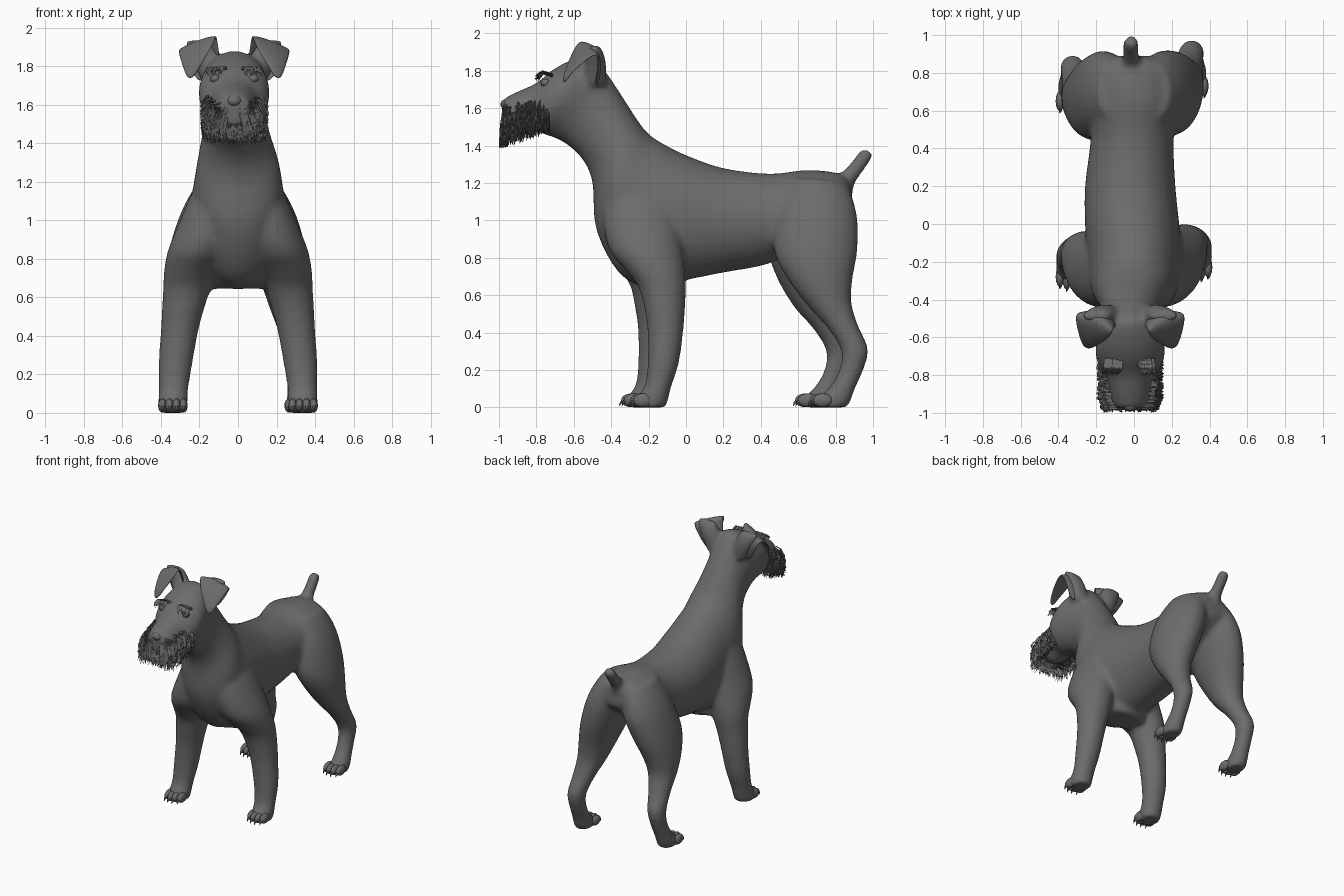
import bpy, bmesh, math, random
from mathutils import Vector, Matrix

if "Cube" in bpy.data.objects:
    bpy.data.objects.remove(bpy.data.objects["Cube"])

random.seed(4)
HEAD_X = -0.02                      # head is turned slightly off the midline
coat = bpy.data.materials.new("dark_grey_coat")
coat.diffuse_color = (0.15, 0.15, 0.153, 1)
coat.use_nodes = True
coat.node_tree.nodes["Principled BSDF"].inputs["Base Color"].default_value = coat.diffuse_color


def finish(bm, name, smooth=True):
    bmesh.ops.recalc_face_normals(bm, faces=bm.faces)
    for f in bm.faces:
        f.smooth = smooth
    me = bpy.data.meshes.new(name)
    bm.to_mesh(me)
    bm.free()
    me.materials.append(coat)
    ob = bpy.data.objects.new(name, me)
    bpy.context.collection.objects.link(ob)
    return ob


def catmull(a, b, c, d, t):
    return [0.5 * (2 * q + (r - p) * t + (2 * p - 5 * q + 4 * r - s) * t * t
                   + (3 * q - p - 3 * r + s) * t ** 3) for p, q, r, s in zip(a, b, c, d)]


def loft(bm, rings, side=1, dx=0, dy=0, n=28, steps=4):
    """Skin ellipses given as (x, y1, z1, y2, z2, half_width); dx, dy grow toward the paw."""
    path = []
    for i in range(len(rings) - 1):
        p = [rings[max(0, min(len(rings) - 1, i + k))] for k in (-1, 0, 1, 2)]
        path += [catmull(*p, j / steps) for j in range(steps)]
    path.append(rings[-1])
    loops = []
    for x, y1, z1, y2, z2, w in path:
        stride = max(0, min(1, (1.0 - (z1 + z2) / 2) / .45))
        loop = []
        for k in range(n):
            a = 2 * math.pi * k / n
            c, s = math.cos(a) / 2, math.sin(a)
            loop.append(bm.verts.new((side * (x + w * s) + dx * stride,
                                      (y1 + y2) / 2 + (y1 - y2) * c + dy * stride,
                                      (z1 + z2) / 2 + (z1 - z2) * c)))
        loops.append(loop)
    for a, b in zip(loops, loops[1:]):
        for k in range(n):
            bm.faces.new((a[k], a[(k + 1) % n], b[(k + 1) % n], b[k]))
    bm.faces.new(loops[0])
    bm.faces.new(loops[-1])


def ball(bm, loc, size, seg=14):
    bmesh.ops.create_uvsphere(bm, u_segments=seg, v_segments=seg // 2 + 2, radius=1,
                              matrix=Matrix.Translation(loc) @ Matrix.Diagonal((*size, 1)))


def strand(bm, pts, r):
    """Thin three-sided hair tapering to a point."""
    loops = []
    for p in pts[:-1]:
        loops.append([bm.verts.new((p[0] + r * math.cos(a), p[1] + r * math.sin(a), p[2]))
                      for a in (0, 2.09, 4.19)])
    tip = bm.verts.new(pts[-1])
    for a, b in zip(loops, loops[1:]):
        for k in range(3):
            bm.faces.new((a[k], a[(k + 1) % 3], b[(k + 1) % 3], b[k]))
    for k in range(3):
        bm.faces.new((loops[-1][k], loops[-1][(k + 1) % 3], tip))


# Torso, neck, head and muzzle: upper and lower outline plus half width
TRUNK = [(0, .88, 1.20, .895, 1.06, .09), (0, .82, 1.25, .84, 1.0, .18),
         (0, .65, 1.27, .66, .88, .23), (-.01, .45, 1.25, .45, .77, .22),
         (-.02, .2, 1.28, .2, .72, .24), (-.01, 0, 1.35, 0, .68, .25),
         (0, -.12, 1.41, -.2, .64, .25), (0, -.19, 1.455, -.36, .72, .24),
         (0, -.24, 1.51, -.48, .95, .22), (-.01, -.30, 1.60, -.50, 1.2, .182),
         (-.015, -.37, 1.71, -.55, 1.32, .16), (HEAD_X, -.44, 1.81, -.63, 1.40, .16),
         (HEAD_X, -.51, 1.88, -.70, 1.44, .175), (HEAD_X, -.62, 1.855, -.76, 1.46, .185),
         (HEAD_X, -.72, 1.80, -.80, 1.48, .16), (HEAD_X, -.80, 1.735, -.84, 1.47, .125),
         (HEAD_X, -.90, 1.69, -.90, 1.46, .11), (HEAD_X, -.98, 1.65, -.97, 1.49, .085)]
# Broad breast filling the space between the shoulders
BREAST = [(0, -.44, 1.22, -.12, 1.24, .17), (0, -.47, 1.08, -.1, 1.08, .22),
          (0, -.46, .95, -.08, .95, .26), (0, -.40, .82, -.04, .82, .27),
          (0, -.30, .71, -.02, .71, .22), (-.01, -.23, .645, -.02, .645, .16)]
FRONT_LEG = [(.10, -.36, 1.24, -.08, 1.26, .085), (.135, -.42, 1.12, -.05, 1.12, .115),
             (.16, -.44, .98, -.03, .98, .15), (.2, -.41, .84, -.015, .84, .165),
             (.245, -.32, .73, -.005, .73, .14),
             (.268, -.25, .63, 0, .63, .122), (.30, -.21, .45, -.01, .45, .10),
             (.325, -.205, .25, -.035, .25, .088), (.335, -.22, .12, -.075, .12, .077),
             (.338, -.26, .06, -.09, .06, .078), (.338, -.26, 0, -.105, 0, .07)]
HIND_LEG = [(.09, .55, 1.23, .85, 1.21, .10), (.13, .50, 1.12, .895, 1.11, .13),
            (.165, .47, 1.0, .92, .98, .15),
            (.21, .475, .82, .915, .82, .147), (.245, .56, .66, .89, .68, .125),
            (.265, .67, .52, .885, .56, .10), (.285, .76, .42, .92, .44, .08),
            (.305, .83, .30, .975, .31, .066), (.31, .815, .19, .945, .19, .058),
            (.315, .76, .10, .905, .10, .062), (.318, .71, .055, .88, .03, .068),
            (.318, .71, 0, .86, 0, .062)]
TAIL = [(-.015, .79, 1.23, .88, 1.11, .06), (-.015, .83, 1.255, .905, 1.2, .046),
        (-.015, .89, 1.32, .95, 1.265, .042), (-.015, .93, 1.372, .99, 1.325, .042),
        (-.015, .958, 1.388, 1.0, 1.355, .025)]
EAR_ROOT = [(.11, -.55, 1.72, -.43, 1.72, .06), (.14, -.54, 1.83, -.425, 1.82, .075),
            (.17, -.53, 1.895, -.44, 1.895, .08), (.185, -.51, 1.935, -.465, 1.935, .07)]

bm = bmesh.new()
loft(bm, TRUNK)
loft(bm, BREAST)
loft(bm, TAIL)
for side, front_dy, hind_dy, dx in ((1, 0, 0, 0), (-1, -.05, -.08, -.02)):
    loft(bm, FRONT_LEG, side, 0, front_dy)
    loft(bm, HIND_LEG, side, dx, hind_dy)
    loft(bm, [(r[0] + side * HEAD_X, *r[1:]) for r in EAR_ROOT], side)
body = finish(bm, "body")
fuse = body.modifiers.new("fuse_parts", "REMESH")
fuse.mode = "VOXEL"
fuse.voxel_size = 0.014
fuse.use_smooth_shade = True
relax = body.modifiers.new("relax_joins", "SMOOTH")
relax.factor = 0.5
relax.iterations = 16

# Toes and claws on all four paws
bm = bmesh.new()
for px, py in ((.338, -.25), (-.338, -.30), (.318, .71), (-.338, .63)):
    for i in range(4):
        off = i - 1.5
        x, y = px + off * .036, py + .014 * abs(off)
        ball(bm, (x, y, .038), (.023, .054, .037), 12)
        strand(bm, [(x, y - .035, .04), (x, y - .052, .03), (x, y - .066, .004)], .010)
finish(bm, "toes")

# Folded ears: upright back wall, crease, flap hanging forward
EAR = [[(.07, -.54, 1.83), (.12, -.43, 1.79), (.17, -.50, 1.68)],
       [(.08, -.55, 1.90), (.15, -.435, 1.88), (.245, -.47, 1.80)],
       [(.09, -.56, 1.975), (.18, -.49, 1.96), (.295, -.465, 1.9)],
       [(.10, -.60, 1.92), (.20, -.575, 1.89), (.29, -.53, 1.86)],
       [(.175, -.645, 1.80), (.225, -.645, 1.79), (.265, -.61, 1.79)],
       [(.21, -.655, 1.74), (.23, -.655, 1.735), (.245, -.645, 1.74)]]
for side, label in ((1, "right_ear"), (-1, "left_ear")):
    bm = bmesh.new()
    rows = [[bm.verts.new((side * x + HEAD_X, y, z)) for x, y, z in row] for row in EAR]
    for a, b in zip(rows, rows[1:]):
        for k in range(2):
            bm.faces.new((a[k], a[k + 1], b[k + 1], b[k]))
    ear = finish(bm, label)
    thick = ear.modifiers.new("thickness", "SOLIDIFY")
    thick.thickness = 0.018
    thick.offset = 0
    soft = ear.modifiers.new("soften", "SUBSURF")
    soft.levels = soft.render_levels = 2

# Eyes and nose
bm = bmesh.new()
for side in (1, -1):
    ball(bm, (HEAD_X + side * .10, -.752, 1.735), (.027, .025, .022))
finish(bm, "eyes")
bm = bmesh.new()
ball(bm, (HEAD_X, -.958, 1.62), (.04, .034, .03))
finish(bm, "nose")

# Beard: side whiskers sweep out and hang, front whiskers part under the nose
R = random.random
bm = bmesh.new()
for side in (1, -1):
    for _ in range(240):
        t, r, q = R(), R(), R()
        y = -.98 + .25 * t
        z = 1.47 + .15 * q + .05 * t
        end = min(1.375 + .09 * t + .13 * R() ** 2, z - .06)
        out = .78 + .22 * min(1, 3 * t + .3)
        lean = -.03 + .04 * R()
        strand(bm, [(HEAD_X + side * .07, y, z),
                    (HEAD_X + side * (.11 + .035 * r) * out, y, z - .01),
                    (HEAD_X + side * (.135 + .04 * r) * out, max(-.99, y + lean / 2),
                     z * .6 + end * .4),
                    (HEAD_X + side * (.09 + .08 * R()) * out, max(-1, y + lean), end)], .0058)
for i in range(190):
    s = 1 if R() < .5 else -1
    u = R()
    # chin hair hangs lower and nearer the middle than the moustache
    chin = i % 2
    z = 1.515 - .05 * R() if chin else 1.61 - .09 * R() - .02 * u
    end = min(1.385 + .08 * R() ** 2, z - .05)
    base = 0 if chin else .015
    strand(bm, [(HEAD_X + s * (base + .06 * u), -.945, z),
                (HEAD_X + s * (base * 2 + .08 * u), -.975, z - .015),
                (HEAD_X + s * (base * 3 + .10 * u), -.99 + .03 * u, (z + end) / 2),
                (HEAD_X + s * (base * 2 + .12 * u), -1 + .05 * R(), end)], .0058)
finish(bm, "beard", False)

# Bushy eyebrows
bm = bmesh.new()
for side in (1, -1):
    for _ in range(60):
        x, r = .035 + .10 * R(), R()
        z = 1.785 - .1 * max(0, x - .08) + .015 * r
        strand(bm, [(HEAD_X + side * x, -.715, z - .015),
                    (HEAD_X + side * (x + .006), -.765, z),
                    (HEAD_X + side * (x + .02), -.785 - .025 * R(), z - .012 - .035 * R())], .006)
finish(bm, "eyebrows", False)
